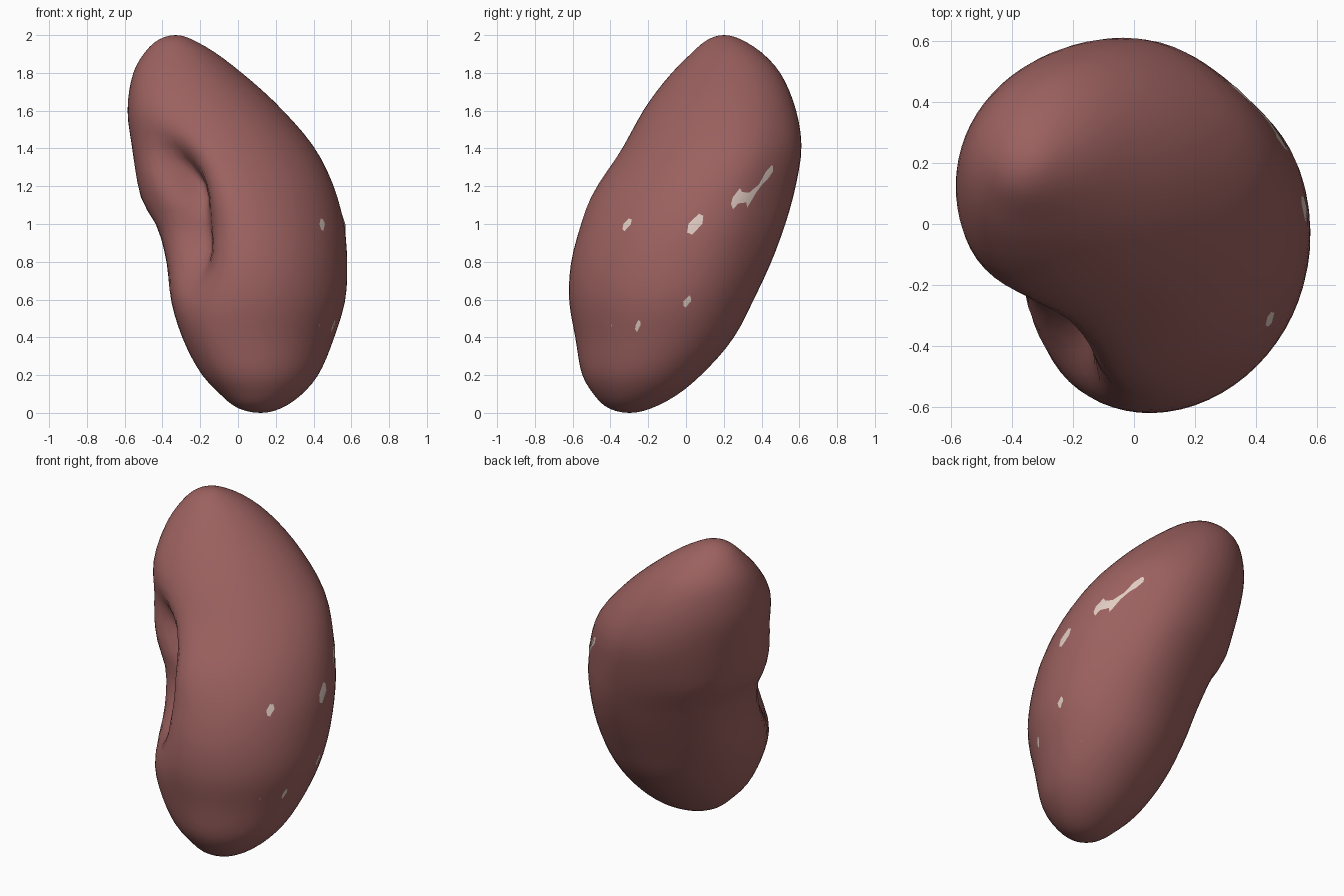
import bpy, bmesh, math, random

if "Cube" in bpy.data.objects:
    bpy.data.objects.remove(bpy.data.objects["Cube"])

random.seed(11)

# Horizontal extents of the body by height: z, x min, x max, y min, y max
LEVELS = [
    (0.00, 0.12, 0.12, -0.30, -0.30),
    (0.03, -0.01, 0.24, -0.42, -0.17),
    (0.10, -0.095, 0.34, -0.49, -0.04),
    (0.20, -0.19, 0.425, -0.55, 0.08),
    (0.40, -0.295, 0.51, -0.585, 0.255),
    (0.60, -0.355, 0.57, -0.62, 0.36),
    (0.80, -0.375, 0.58, -0.61, 0.455),
    (1.00, -0.43, 0.565, -0.56, 0.53),
    (1.10, -0.50, 0.54, -0.53, 0.56),
    (1.20, -0.53, 0.51, -0.48, 0.585),
    (1.40, -0.56, 0.41, -0.34, 0.615),
    (1.60, -0.585, 0.24, -0.225, 0.585),
    (1.80, -0.555, 0.02, -0.075, 0.50),
    (1.90, -0.50, -0.11, 0.025, 0.41),
    (1.97, -0.43, -0.23, 0.105, 0.305),
    (2.00, -0.33, -0.33, 0.20, 0.20),
]
KEYS = [math.acos(max(-1, min(1, 1 - l[0]))) / math.pi for l in LEVELS]


def extents(u):
    """Smooth interpolation of the level table (u runs 0..1 bottom to top)."""
    n = len(KEYS)
    i = max(k for k in range(n - 1) if KEYS[k] <= u + 1e-9)
    h = KEYS[i + 1] - KEYS[i]
    t = (u - KEYS[i]) / h

    def slope(k, c):
        a, b = max(k - 1, 0), min(k + 1, n - 1)
        return (LEVELS[b][c] - LEVELS[a][c]) / (KEYS[b] - KEYS[a])

    out = []
    for c in range(1, 5):
        p, q = LEVELS[i][c], LEVELS[i + 1][c]
        m0, m1 = slope(i, c) * h, slope(i + 1, c) * h
        out.append((2*t**3 - 3*t*t + 1) * p + (t**3 - 2*t*t + t) * m0
                   + (3*t*t - 2*t**3) * q + (t**3 - t*t) * m1)
    return out


def bump(phi, z, angle, width, height, spread):
    d = (phi - math.radians(angle)) / width
    v = (z - height) / spread
    return math.exp(-d * d - v * v)


def hollow(phi, z):
    """Deep upper pit and shallower groove below it, on the front left side."""
    return (1 - 0.50 * bump(phi, z, 232, 0.31, 1.20, 0.18)
            - 0.38 * bump(phi, z, 218, 0.33, 0.90, 0.20))


def shape(phi, z):
    """Hollow, flatter back right shoulder, fuller back left and lower lobe."""
    return (hollow(phi, z) - 0.06 * bump(phi, z, 45, 0.45, 1.1, 0.5)
            + 0.09 * bump(phi, z, 140, 0.45, 0.9, 0.35)
            - 0.06 * bump(phi, z, 200, 0.25, 1.1, 0.15)
            + 0.05 * bump(phi, z, 225, 0.45, 1.65, 0.2)
            + 0.05 * bump(phi, z, 225, 0.4, 0.4, 0.2))


def loft(name, rings, segs, scale, colour, ease):
    bm = bmesh.new()
    loops = []
    for j in range(1, rings):
        u = j / rings
        z = 1 - math.cos(math.pi * u)
        x0, x1, y0, y1 = extents(u)
        loop = []
        for k in range(segs):
            phi = 2 * math.pi * k / segs
            f = shape(phi, z) * scale(phi, z)
            x = (x0 + x1) / 2 + f * (x1 - x0) / 2 * math.cos(phi)
            y = (y0 + y1) / 2 + f * (y1 - y0) / 2 * math.sin(phi + 0.12)
            loop.append(bm.verts.new((x, y, 1 + (z - 1) * scale(None, z))))
        loops.append(loop)
    for a, b in zip(loops, loops[1:]):
        for k in range(segs):
            m = (k + 1) % segs
            bm.faces.new((a[k], a[m], b[m], b[k]))
    for loop, row in ((loops[0], LEVELS[0]), (loops[-1], LEVELS[-1])):
        tip = bm.verts.new((row[1], row[3], 1 + (row[0] - 1) * scale(None, row[0])))
        for k in range(segs):
            bm.faces.new((loop[k], loop[(k + 1) % segs], tip))
    # Even out small ripples between levels
    for _ in range(ease):
        bmesh.ops.smooth_vert(bm, verts=[v for l in loops[2:-2] for v in l], factor=0.3,
                              use_axis_x=True, use_axis_y=True, use_axis_z=False)
    bmesh.ops.recalc_face_normals(bm, faces=bm.faces)
    mesh = bpy.data.meshes.new(name)
    bm.to_mesh(mesh)
    bm.free()
    mesh.shade_smooth()
    obj = bpy.data.objects.new(name, mesh)
    bpy.context.collection.objects.link(obj)
    mat = bpy.data.materials.new(name + "_colour")
    mat.diffuse_color = colour
    mat.use_nodes = True
    mat.node_tree.nodes["Principled BSDF"].inputs["Base Color"].default_value = mat.diffuse_color
    mesh.materials.append(mat)
    return obj


# Outer bean-shaped body
loft("kidney_body", 44, 64, lambda phi, z: 1.0, (0.33, 0.12, 0.115, 1), 2)


# Pale inner core that breaks through in small flecks, mostly on the right
def core_scale(phi, z):
    if phi is None:
        return 0.99
    if hollow(phi, z) < 0.97:
        return 0.8
    right = math.cos(phi) > 0.6 and 0.3 < z < 1.3
    if random.random() < (0.13 if right else 0.005):
        return random.uniform(1.001, 1.009)
    return 0.985


loft("inner_core", 22, 36, core_scale, (0.75, 0.6, 0.54, 1), 0)
